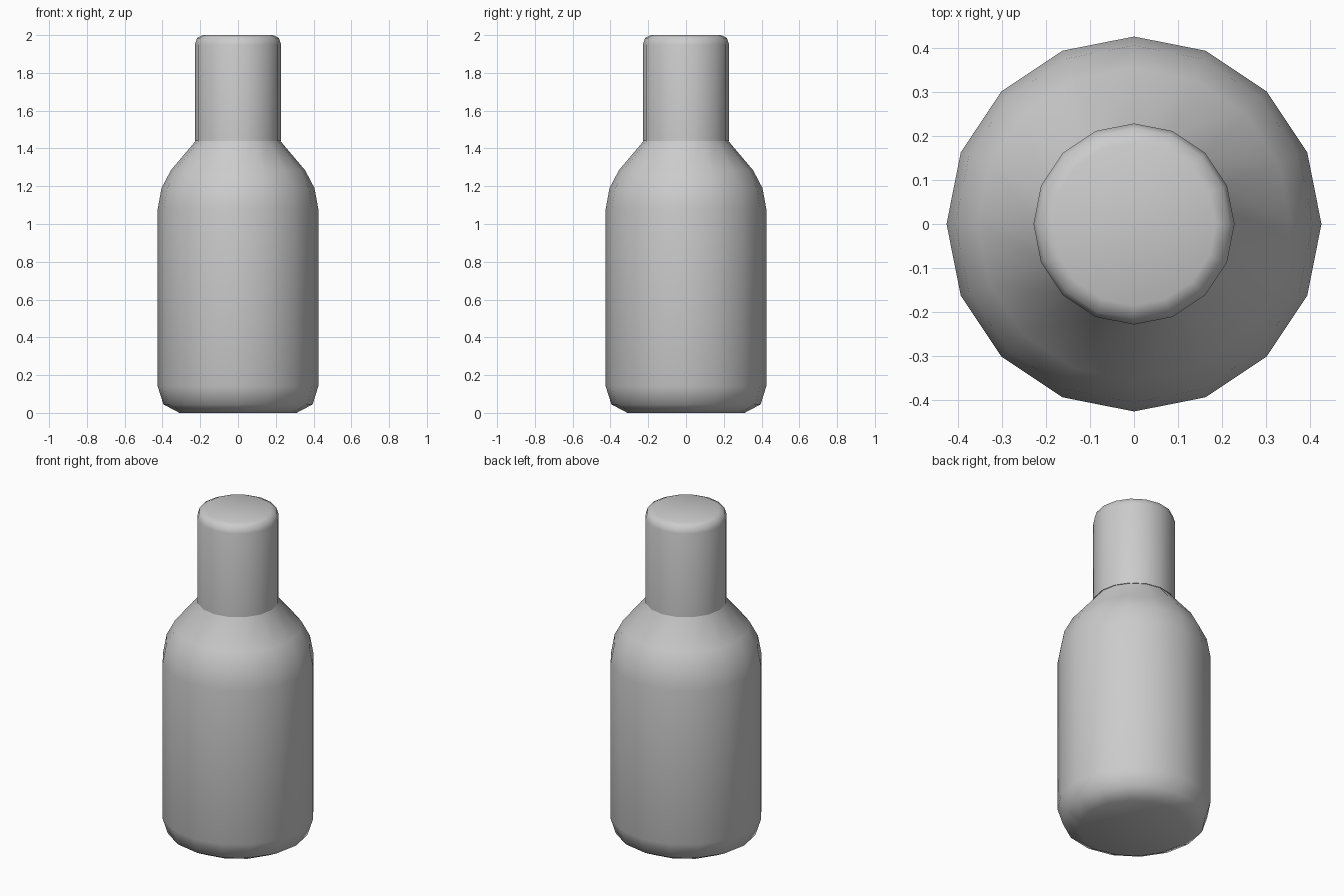
import bpy
import bmesh
from math import cos, sin, tau, radians

SIDES = 16

cube = bpy.data.objects.get("Cube")
if cube:
    bpy.data.objects.remove(cube, do_unlink=True)

# Single plain grey
grey = bpy.data.materials.new("plain_grey")
grey.use_nodes = True
colour = (0.6, 0.6, 0.6, 1)
grey.diffuse_color = colour
grey.node_tree.nodes["Principled BSDF"].inputs["Base Color"].default_value = colour


def lathe(name, profile):
    """Turn a (radius, height) profile around z and close both ends."""
    bm = bmesh.new()
    rings = [[bm.verts.new((r * cos(tau * i / SIDES), r * sin(tau * i / SIDES), z))
              for i in range(SIDES)] for r, z in profile]
    for low, high in zip(rings, rings[1:]):
        for i in range(SIDES):
            j = (i + 1) % SIDES
            bm.faces.new((low[i], low[j], high[j], high[i]))
    bm.faces.new(rings[0][::-1])
    bm.faces.new(rings[-1])
    mesh = bpy.data.meshes.new(name)
    bm.to_mesh(mesh)
    bm.free()
    mesh.materials.append(grey)
    obj = bpy.data.objects.new(name, mesh)
    bpy.context.collection.objects.link(obj)
    bpy.ops.object.select_all(action='DESELECT')
    obj.select_set(True)
    bpy.context.view_layer.objects.active = obj
    bpy.ops.object.shade_smooth_by_angle(angle=radians(60))
    return obj


# Bottle body: rounded base, straight wall, sloping shoulder, short neck in the cap
lathe("bottle_body", [
    (0.31, 0), (0.395, 0.045), (0.425, 0.14), (0.425, 1.08),
    (0.405, 1.19), (0.355, 1.285), (0.222, 1.442), (0.21, 1.5)])

# Cylindrical cap with a bevelled top rim
lathe("bottle_cap", [
    (0.228, 1.44), (0.228, 1.95), (0.217, 1.985), (0.185, 2.0)])
